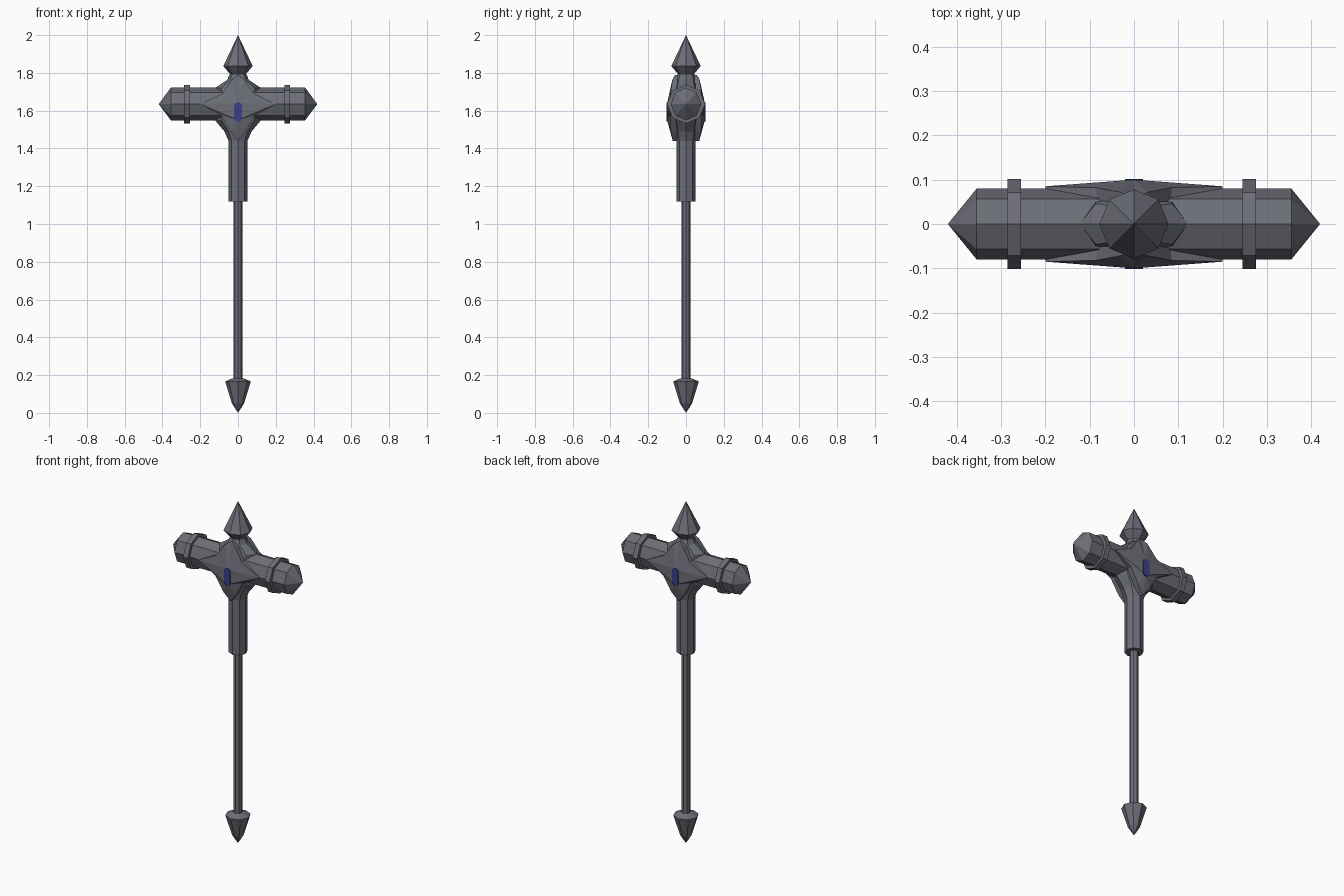
import bpy, bmesh, math

if "Cube" in bpy.data.objects:
    bpy.data.objects.remove(bpy.data.objects["Cube"])


def material(name, color):
    m = bpy.data.materials.new(name)
    m.diffuse_color = (*color, 1)
    m.use_nodes = True
    m.node_tree.nodes["Principled BSDF"].inputs["Base Color"].default_value = m.diffuse_color
    return m


STEEL = material("dark grey steel", (0.15, 0.155, 0.185))
BLUE = material("deep blue", (0.045, 0.05, 0.24))
ZC = 1.635  # height of the hammer axis


def finish(name, bm, mat):
    bmesh.ops.recalc_face_normals(bm, faces=bm.faces)
    me = bpy.data.meshes.new(name)
    bm.to_mesh(me)
    bm.free()
    me.materials.append(mat)
    ob = bpy.data.objects.new(name, me)
    bpy.context.collection.objects.link(ob)
    return ob


def loft(name, rings, axis="z", n=8, mat=STEEL):
    """Octagonal loft; rings are (position, radius a, radius b); zero radius = point."""
    bm = bmesh.new()
    prev = None
    for pos, ra, rb in rings:
        ring = []
        for i in range(n if ra > 0 else 1):
            t = 2 * math.pi * i / n
            a, b = ra * math.cos(t), rb * math.sin(t)
            ring.append(bm.verts.new((a, b, pos) if axis == "z" else (pos, b, ZC + a)))
        if prev:
            for i in range(n):
                quad = [prev[i % len(prev)], prev[(i + 1) % len(prev)],
                        ring[(i + 1) % len(ring)], ring[i % len(ring)]]
                bm.faces.new(list(dict.fromkeys(quad)))
        elif len(ring) > 1:
            bm.faces.new(ring)
        prev = ring
    if len(prev) > 1:
        bm.faces.new(prev)
    return finish(name, bm, mat)


# Shaft, pommel spike, grip sleeve, top spike
loft("shaft", [(0.15, .024, .024), (1.15, .024, .024)])
loft("pommel_spike", [(0.0, 0, 0), (0.05, .032, .032), (0.167, .068, .068), (0.183, .03, .03)])
loft("sleeve", [(1.12, .05, .05), (1.46, .05, .05)])
loft("top_spike", [(1.77, .055, .055), (1.795, .043, .043), (1.836, .078, .078), (2.0, 0, 0)])

# Flared core joining the shaft and the hammer arms
loft("head_core", [(1.44, .05, .05), (1.49, .072, .06), (1.55, .122, .07), (1.60, .125, .075),
                   (1.67, .125, .075), (1.72, .122, .065), (1.765, .055, .055), (1.795, .04, .045)])

# Hammer arms with pointed ends
loft("hammer_arms", [(-.42, 0, 0), (-.355, .087, .08), (.355, .087, .08), (.42, 0, 0)], "x")
for side, x in (("left", -.27), ("right", .26)):
    loft("band_" + side, [(x - .015, .102, .101), (x + .015, .102, .101)], "x")

# Four-pointed star plates and gems, front and back
HALF = [(0, .058, 1.79), (.032, .072, 1.765), (.085, .082, 1.69), (.2, .085, 1.635),
        (.09, .084, 1.575), (.04, .08, 1.49), (0, .07, 1.44)]
OUTLINE = HALF + [(-x, y, z) for x, y, z in HALF[-2:0:-1]]
for side, s in (("front", -1), ("back", 1)):
    bm = bmesh.new()
    rim = [bm.verts.new((x, s * y, z)) for x, y, z in OUTLINE]
    base = [bm.verts.new((x * .97, s * .045, z)) for x, y, z in OUTLINE]
    hi, lo = bm.verts.new((0, s * .1, 1.64)), bm.verts.new((0, s * .1, 1.55))
    n = len(rim)
    for i in range(n):
        j = (i + 1) % n
        a, b = rim[i], rim[j]
        bm.faces.new((a, b, base[j], base[i]))
        low = max(a.co.z, b.co.z) < 1.636
        bm.faces.new((a, b, lo if low else hi))
    for t in (3, n - 3):
        bm.faces.new((rim[t], hi, lo))
    bm.faces.new(base)
    finish("star_plate_" + side, bm, STEEL)

    # Elongated gem
    bm = bmesh.new()
    pts = [(.01, .05), (.02, .04), (.02, -.04), (.01, -.05),
           (-.01, -.05), (-.02, -.04), (-.02, .04), (-.01, .05)]
    f = bm.faces.new([bm.verts.new((x, s * .094, 1.593 + z)) for x, z in pts])
    ext = bmesh.ops.extrude_face_region(bm, geom=[f])
    for v in ext["geom"]:
        if isinstance(v, bmesh.types.BMVert):
            v.co.y = s * .102
    finish("gem_" + side, bm, BLUE)
